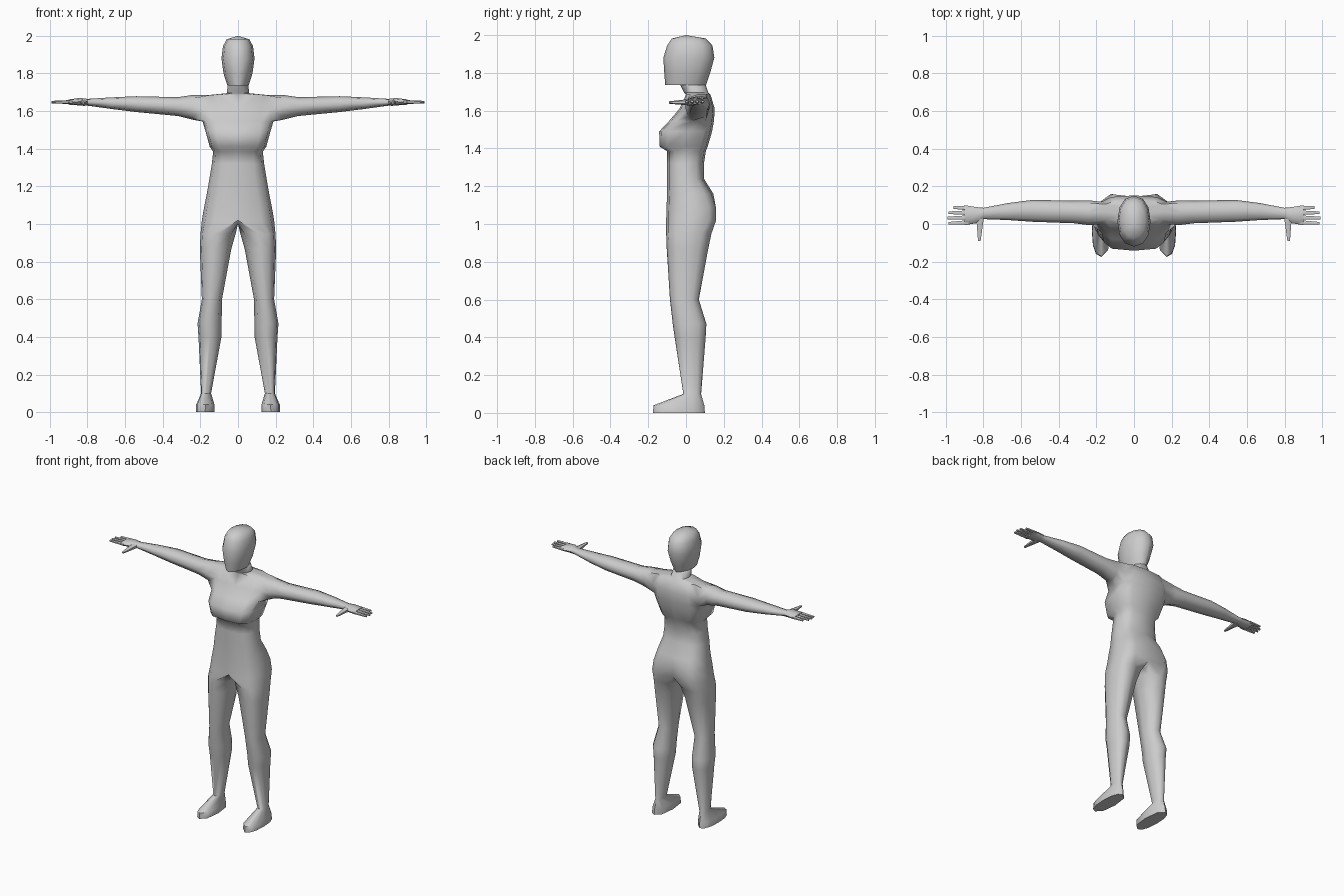
import bpy, bmesh
from math import sin, cos, radians
from mathutils import Vector

if "Cube" in bpy.data.objects:
    bpy.data.objects.remove(bpy.data.objects["Cube"])

OUTER = [-90, -60, -30, 0, 30, 60, 90]      # front centre -> side -> back centre
INNER = [135, 180, 225]                     # inside of the leg


def spow(v, p):
    return (abs(v) ** p) * (1 if v >= 0 else -1) if abs(v) > 1e-9 else 0.0


def ring(bm, angles, z, x0, x1, yf, yb, p):
    """Super-ellipse section at height z."""
    cx, rx, cy, ry = (x0 + x1) / 2, (x1 - x0) / 2, (yf + yb) / 2, (yb - yf) / 2
    return [bm.verts.new((cx + rx * spow(cos(radians(a)), p),
                          cy + ry * spow(sin(radians(a)), p), z)) for a in angles]


def bridge(bm, a, b, closed=True):
    n = len(a)
    for i in range(n if closed else n - 1):
        j = (i + 1) % n
        bm.faces.new((a[i], a[j], b[j], b[i]))


def finish(name, bm):
    bmesh.ops.recalc_face_normals(bm, faces=bm.faces)
    me = bpy.data.meshes.new(name)
    bm.to_mesh(me)
    bm.free()
    ob = bpy.data.objects.new(name, me)
    bpy.context.collection.objects.link(ob)
    bpy.ops.object.select_all(action='DESELECT')
    ob.select_set(True)
    bpy.context.view_layer.objects.active = ob
    bpy.ops.object.shade_smooth_by_angle(angle=radians(60))
    mod = ob.modifiers.new("mirror", 'MIRROR')
    mod.use_clip = True
    return ob


bm = bmesh.new()

# Torso, neck and head (half): z, half width, front y, back y, squareness
torso = [(1.02, .192, -.105, .172, .65), (1.09, .18, -.103, .17, .65),
         (1.16, .166, -.10, .145, .7), (1.24, .152, -.10, .095, .75),
         (1.32, .139, -.10, .095, .75), (1.385, .132, -.10, .105, .7),
         (1.41, .15, -.14, .115, .55), (1.49, .172, -.142, .138, .55),
         (1.545, .188, -.09, .148, .65), (1.61, .19, -.035, .152, .65),
         (1.685, .16, .0, .13, .65), (1.695, .06, -.01, .118, .9),
         (1.735, .055, -.03, .105, 1), (1.737, .057, -.11, .107, 1.15),
         (1.80, .077, -.115, .128, 1), (1.88, .088, -.12, .15, .9),
         (1.945, .08, -.1, .14, .9), (1.982, .06, -.075, .105, .9)]
rows = [ring(bm, OUTER, z, -w, w, yf, yb, p) for z, w, yf, yb, p in torso]
for r in rows[:2]:                           # cleft at the back
    r[6].co.y -= .03
ARM_ROW = 8
for k in range(len(rows) - 1):
    for i in range(6):
        if k in (ARM_ROW, ARM_ROW + 1) and i in (2, 3):
            continue                         # arm hole
        bm.faces.new((rows[k][i], rows[k][i + 1], rows[k + 1][i + 1], rows[k + 1][i]))
crown = bm.verts.new((0, .0, 2.0))
for i in range(6):
    bm.faces.new((rows[-1][i], rows[-1][i + 1], crown))

# Leg and foot: z, inner x, outer x, front y, back y, squareness
legs = [(.95, .012, .199, -.105, .135, .75), (.87, .035, .203, -.102, .118, .85),
        (.6, .085, .192, -.085, .068, .9), (.47, .087, .215, -.07, .108, .9),
        (.40, .088, .21, -.06, .104, .9), (.1, .143, .196, -.014, .08, .9),
        (.04, .125, .222, -.172, .097, .85), (0, .125, .224, -.175, .1, .85)]
crotch = [bm.verts.new((0, y, z)) for y, z in ((.08, 1.0), (.02, 1.0), (-.05, 1.0))]
prev = rows[0] + crotch
for row in legs:
    cur = ring(bm, OUTER + INNER, *row)
    bridge(bm, prev, cur)
    prev = cur
bm.faces.new(prev)

# Arm and palm: x, centre y, radius y, centre z, radius z
arms = [(.24, .06, .066, 1.62, .066), (.32, .064, .06, 1.624, .05),
        (.54, .07, .058, 1.637, .042), (.67, .066, .045, 1.642, .031),
        (.80, .056, .03, 1.647, .018), (.84, .047, .043, 1.65, .02),
        (.90, .047, .053, 1.648, .014)]
a, b, c = rows[ARM_ROW:ARM_ROW + 3]
prev = [a[2], a[3], a[4], b[4], c[4], c[3], c[2], b[2]]
for x, cy, ry, cz, rz in arms:
    cur = [bm.verts.new((x, cy + ry * spow(cos(radians(t)), .85), cz + rz * spow(sin(radians(t)), .85)))
           for t in range(225, 585, 45)]
    bridge(bm, prev, cur)
    prev = cur
bm.faces.new(prev)
finish("body", bm)


# Fingers and thumb: tapered six-sided prisms
def finger(name, start, end, r0, r1):
    s, e = Vector(start), Vector(end)
    d = e - s
    bm = bmesh.new()
    bmesh.ops.create_cone(bm, cap_ends=True, segments=6, radius1=r0, radius2=r1, depth=d.length)
    bmesh.ops.rotate(bm, verts=bm.verts, matrix=d.to_track_quat('Z', 'Y').to_matrix())
    bmesh.ops.scale(bm, verts=bm.verts, vec=(1, 1, .8))
    bmesh.ops.translate(bm, verts=bm.verts, vec=(s + e) / 2)
    finish(name, bm)


for i, (y0, y1, tip) in enumerate([(.008, .004, .985), (.034, .032, .99),
                                   (.06, .06, .985), (.084, .088, .96)]):
    finger(f"finger_{i + 1}", (.88, y0, 1.648), (tip, y1, 1.648), .014, .008)
finger("thumb", (.818, .04, 1.645), (.822, -.09, 1.643), .024, .008)
